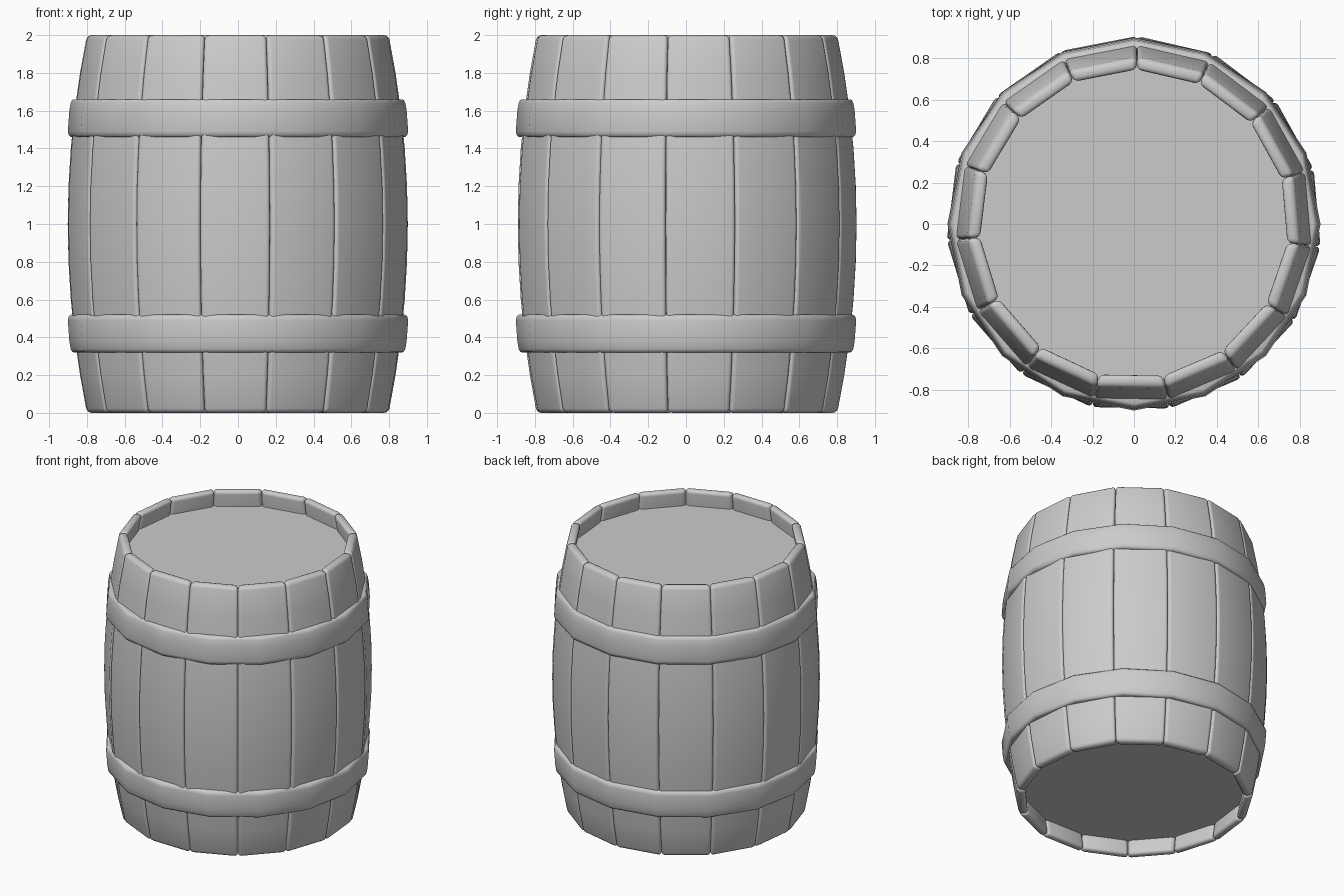
import bpy, bmesh
from math import cos, sin, pi, radians

if "Cube" in bpy.data.objects:
    bpy.data.objects.remove(bpy.data.objects["Cube"])

STAVES = 15
HALF = pi / STAVES
START = radians(-91)


def finish(bm, name, bevel=0.0, angle=40):
    bmesh.ops.recalc_face_normals(bm, faces=bm.faces)
    mesh = bpy.data.meshes.new(name)
    bm.to_mesh(mesh)
    bm.free()
    ob = bpy.data.objects.new(name, mesh)
    bpy.context.collection.objects.link(ob)
    bpy.ops.object.select_all(action='DESELECT')
    ob.select_set(True)
    bpy.context.view_layer.objects.active = ob
    if bevel:
        mod = ob.modifiers.new("round_edges", 'BEVEL')
        mod.width = bevel
        mod.segments = 3
        mod.limit_method = 'ANGLE'
        mod.angle_limit = radians(50)
        bpy.ops.object.modifier_apply(modifier=mod.name)
    bpy.ops.object.shade_smooth_by_angle(angle=radians(angle))
    return ob


def belly(z):
    """Outer radius of the barrel at height z."""
    return 0.888 - 0.1 * (z - 1) ** 2


def stave(index):
    a = START + index * 2 * HALF
    bm = bmesh.new()
    rings = []
    steps = 10
    for i in range(steps + 1):
        z = 2 * i / steps
        ring = []
        for depth, side in ((0, -1), (0, 1), (0.062, 1), (0.062, -1)):
            r = (belly(z) - depth) / cos(HALF)
            t = a + side * HALF
            ring.append(bm.verts.new((r * cos(t), r * sin(t), z)))
        rings.append(ring)
    for lo, hi in zip(rings, rings[1:]):
        for k in range(4):
            n = (k + 1) % 4
            bm.faces.new((lo[k], lo[n], hi[n], hi[k]))
    bm.faces.new(rings[0])
    bm.faces.new(rings[-1])
    finish(bm, f"stave_{index + 1}", bevel=0.024)


def hoop(name, flip):
    # closed profile (radius, height), swept round 16 sides
    profile = [(0.82, 1.46), (0.884, 1.46), (0.896, 1.47), (0.901, 1.49),
               (0.893, 1.60), (0.886, 1.64), (0.879, 1.655), (0.868, 1.66), (0.82, 1.66)]
    sides = 16
    bm = bmesh.new()
    rings = []
    for s in range(sides):
        t = 2 * pi * s / sides
        rings.append([bm.verts.new((r * cos(t), r * sin(t), 1.98 - z if flip else z))
                      for r, z in profile])
    for s in range(sides):
        p, q = rings[s], rings[(s + 1) % sides]
        for k in range(len(profile)):
            n = (k + 1) % len(profile)
            bm.faces.new((p[k], q[k], q[n], p[n]))
    finish(bm, name, angle=50)


def head(name, z):
    bm = bmesh.new()
    bmesh.ops.create_cone(bm, cap_ends=True, segments=30, radius1=0.785,
                          radius2=0.785, depth=0.04)
    bmesh.ops.translate(bm, verts=bm.verts, vec=(0, 0, z))
    finish(bm, name)


# wooden staves
for i in range(STAVES):
    stave(i)

# hoops around the barrel
hoop("upper_hoop", False)
hoop("lower_hoop", True)

# recessed round heads
head("top_head", 1.86)
head("bottom_head", 0.14)
